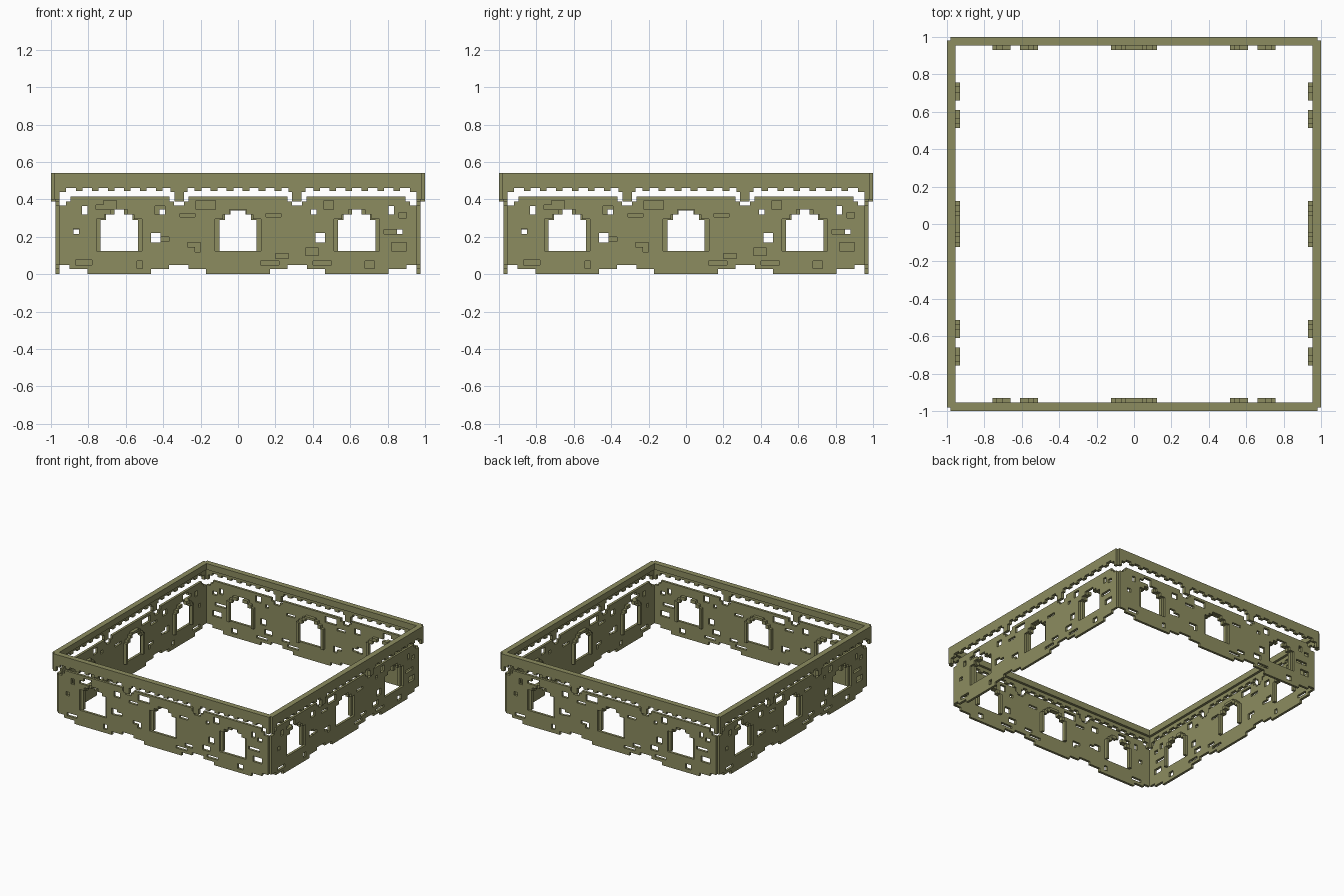
import bpy, bmesh, math
from mathutils import Matrix

olive = bpy.data.materials.new("olive stone")
olive.diffuse_color = (0.265, 0.265, 0.117, 1)
SIDES = ("front", "right", "back", "left")
BAYS = (-0.635, 0.0, 0.635)
JOINTS = (-0.945, -0.315, 0.315, 0.945)


def panel(name, solids, holes, y0, y1):
    """Upright slab made of rectangles (x0, x1, z0, z1) minus holes, on all four sides."""
    rects = solids + holes
    xs = sorted({round(v, 4) for r in rects for v in r[:2]})
    zs = sorted({round(v, 4) for r in rects for v in r[2:]})
    inside = lambda r, x, z: r[0] < x < r[1] and r[2] < z < r[3]
    bm = bmesh.new()
    verts = {}

    def vert(i, k):
        if (i, k) not in verts:
            verts[i, k] = bm.verts.new((xs[i], -y1, zs[k]))
        return verts[i, k]

    for i in range(len(xs) - 1):
        for k in range(len(zs) - 1):
            x, z = (xs[i] + xs[i + 1]) / 2, (zs[k] + zs[k + 1]) / 2
            if any(inside(r, x, z) for r in solids) and not any(inside(r, x, z) for r in holes):
                bm.faces.new((vert(i, k), vert(i + 1, k), vert(i + 1, k + 1), vert(i, k + 1)))
    # thicken towards the inside of the square
    ext = bmesh.ops.extrude_face_region(bm, geom=bm.faces[:], use_keep_orig=True)
    bmesh.ops.translate(bm, vec=(0, y1 - y0, 0),
                        verts=[g for g in ext["geom"] if isinstance(g, bmesh.types.BMVert)])
    bmesh.ops.recalc_face_normals(bm, faces=bm.faces[:])
    mesh = bpy.data.meshes.new(name)
    bm.to_mesh(mesh)
    bm.free()
    mesh.materials.append(olive)
    for n, side in enumerate(SIDES):
        ob = bpy.data.objects.new(f"{side}_{name}", mesh)
        ob.matrix_world = Matrix.Rotation(n * math.pi / 2, 4, "Z")
        bpy.context.collection.objects.link(ob)


# wall: long slab with ragged foot, notched top and stepped window openings
wall_solid = [(-0.955, 0.955, 0.05, 0.415)]
wall_holes = []
for c in BAYS:
    wall_solid += [(c - 0.17, c + 0.17, 0.0, 0.05),
                   (max(c - 0.265, -0.9), min(c + 0.265, 0.9), 0.027, 0.05)]
    wall_holes += [(c - 0.122, c + 0.122, 0.125, 0.295),
                   (c - 0.08, c + 0.08, 0.295, 0.32),
                   (c - 0.045, c + 0.045, 0.32, 0.345)]
for j in JOINTS:
    wall_holes += [(j - 0.05, j + 0.05, 0.39, 0.42), (j - 0.026, j + 0.026, 0.367, 0.39)]

# missing bricks
wall_holes += [
    (-0.76, -0.72, 0.345, 0.37), (-0.72, -0.65, 0.345, 0.395),
    (-0.225, -0.12, 0.345, 0.395), (-0.31, -0.23, 0.305, 0.325),
    (-0.88, -0.85, 0.215, 0.245),
    (-0.27, -0.2, 0.145, 0.17), (-0.23, -0.2, 0.12, 0.145),
    (-0.87, -0.78, 0.05, 0.075), (-0.54, -0.51, 0.03, 0.07),
    (-0.465, -0.415, 0.17, 0.22), (-0.415, -0.37, 0.175, 0.2), (0.415, 0.465, 0.17, 0.22),
    (-0.445, -0.39, 0.32, 0.365), (0.39, 0.42, 0.32, 0.345),
    (-0.835, -0.805, 0.32, 0.365), (0.805, 0.835, 0.32, 0.365),
    (0.15, 0.23, 0.305, 0.325), (0.2, 0.27, 0.085, 0.11), (0.12, 0.22, 0.05, 0.07),
    (0.46, 0.51, 0.345, 0.395), (0.36, 0.43, 0.1, 0.14), (0.4, 0.5, 0.05, 0.07),
    (0.68, 0.73, 0.03, 0.07), (0.78, 0.88, 0.215, 0.24), (0.82, 0.9, 0.125, 0.17),
    (0.86, 0.9, 0.3, 0.33)]
panel("wall", wall_solid, wall_holes, 0.955, 0.975)

# stepped frames on the inner side of the windows
frames = []
for c in BAYS:
    for s in (-1, 1):
        for a, b, z0, z1 in ((0.1, 0.122, 0.125, 0.295), (0.07, 0.1, 0.29, 0.32),
                             (0.025 if c else 0.04, 0.07, 0.318, 0.345)):
            frames.append((min(c + s * a, c + s * b), max(c + s * a, c + s * b), z0, z1))
frames.append((-0.045, 0.045, 0.34, 0.36))
panel("window_frames", frames, [], 0.93, 0.957)

# top rail
panel("top_rail", [(-0.98, 0.98, 0.49, 0.54)], [], 0.955, 1.0)

# toothed frieze below the rail with hanging brackets and corner posts
frieze = [(-0.98, 0.98, 0.462, 0.49)]
for c in BAYS:
    for k in range(-3, 3):
        m = c + (k + 0.5) * 0.0855
        frieze.append((m - 0.018, m + 0.018, 0.445, 0.462))
for j in JOINTS[1:3]:
    frieze += [(j - 0.045, j + 0.045, 0.44, 0.462), (j - 0.025, j + 0.025, 0.39, 0.44)]
for s in (-1, 1):
    for a, b, z in ((0.955, 0.98, 0.40), (0.92, 0.955, 0.44)):
        frieze.append((min(s * a, s * b), max(s * a, s * b), z, 0.462))
panel("frieze", frieze, [], 0.975, 1.0)
